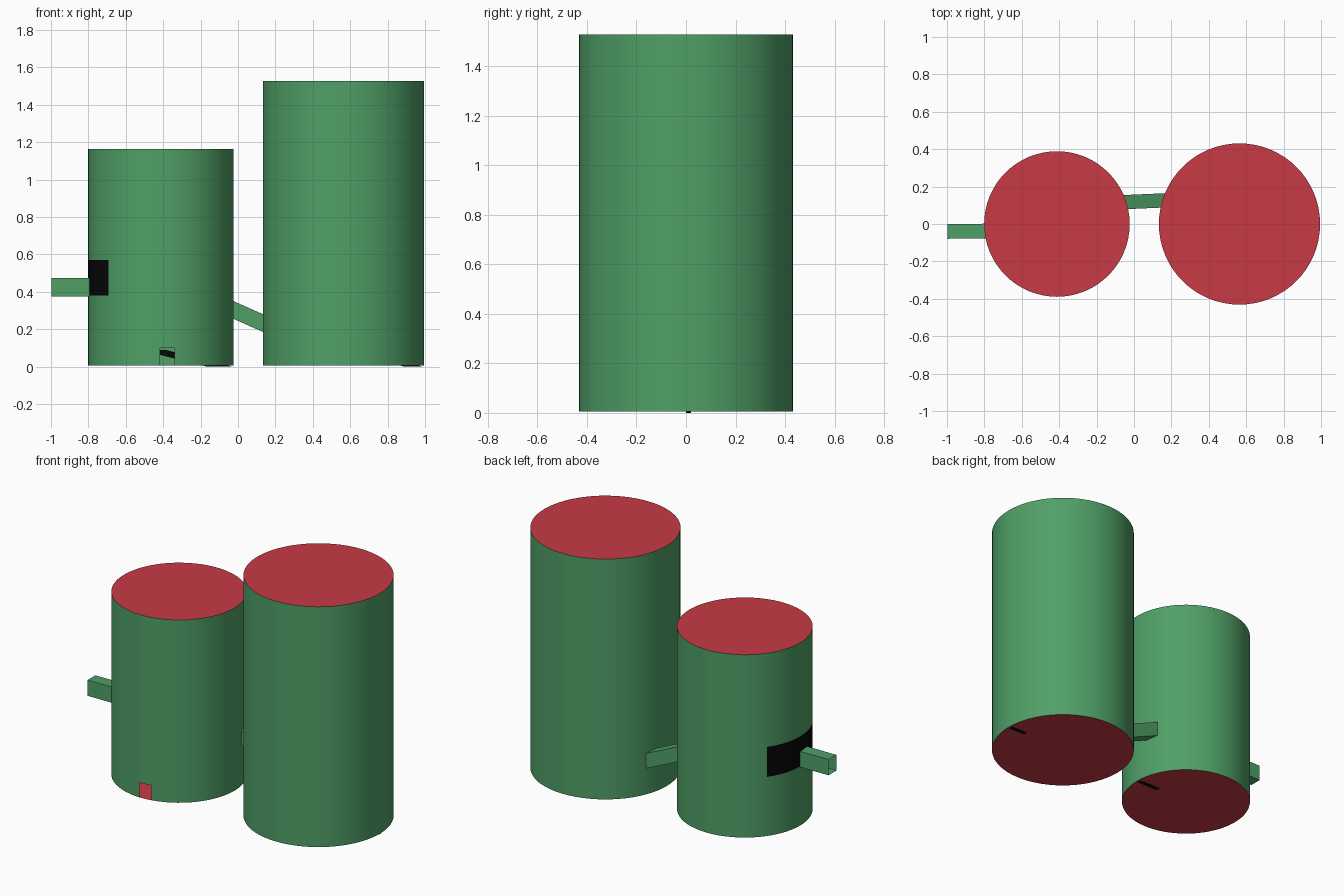
import bpy, bmesh, math
from mathutils import Vector

if "Cube" in bpy.data.objects:
    bpy.data.objects.remove(bpy.data.objects["Cube"])


def material(name, rgb):
    m = bpy.data.materials.new(name)
    m.diffuse_color = (*rgb, 1)
    m.use_nodes = True
    m.node_tree.nodes["Principled BSDF"].inputs["Base Color"].default_value = m.diffuse_color
    return m


GREEN = material("green", (0.08, 0.35, 0.135))
RED = material("red", (0.58, 0.042, 0.06))
BLACK = material("black", (0.002, 0.002, 0.002))
FLOOR = 0.006


def finish(name, bm, mats, smooth=False):
    mesh = bpy.data.meshes.new(name)
    bm.to_mesh(mesh)
    bm.free()
    for m in mats:
        mesh.materials.append(m)
    ob = bpy.data.objects.new(name, mesh)
    bpy.context.collection.objects.link(ob)
    if smooth:
        bpy.ops.object.select_all(action='DESELECT')
        ob.select_set(True)
        bpy.context.view_layer.objects.active = ob
        bpy.ops.object.shade_smooth_by_angle(angle=math.radians(40))
    return ob


def tank(name, cx, r, top, hole=None, patch=None):
    """Hollow drum; hole and patch are (angle0, angle1, z0, z1)."""
    angles = {i * 360 / 64 for i in range(64)}
    levels = {FLOOR, top}
    for region in (hole, patch):
        if region:
            angles.update(region[:2])
            levels.update(region[2:])
    angles, levels = sorted(angles), sorted(levels)
    n = len(angles)

    def inside(region, a, z):
        return region and region[0] < a < region[1] and region[2] < z < region[3]

    bm = bmesh.new()
    rings = [[bm.verts.new((cx + r * math.cos(math.radians(a)),
                            r * math.sin(math.radians(a)), z)) for a in angles]
             for z in levels]
    for k in range(len(levels) - 1):
        for i in range(n):
            j = (i + 1) % n
            a = (angles[i] + (angles[j] if j else 360)) / 2
            z = (levels[k] + levels[k + 1]) / 2
            if inside(hole, a, z):
                continue
            f = bm.faces.new((rings[k][i], rings[k][j], rings[k + 1][j], rings[k + 1][i]))
            f.material_index = 2 if inside(patch, a, z) else 0
    # red lid and floor
    bm.faces.new(rings[-1]).material_index = 1
    bm.faces.new(rings[0][::-1]).material_index = 1
    finish(name, bm, (GREEN, RED, BLACK), True)


def chute(name, start, end, wide, high):
    """Open square tube between two centre points."""
    bm = bmesh.new()
    ends = []
    for p in (start, end):
        ends.append([bm.verts.new(Vector(p) + Vector((0, sy * wide / 2, sz * high / 2)))
                     for sy, sz in ((-1, -1), (1, -1), (1, 1), (-1, 1))])
    for i in range(4):
        j = (i + 1) % 4
        bm.faces.new((ends[0][i], ends[0][j], ends[1][j], ends[1][i]))
    bmesh.ops.recalc_face_normals(bm, faces=bm.faces)
    finish(name, bm, (GREEN,))


def sloping_bar(name, x0, x1, length):
    """Black bar inside a tank whose low end breaks through the floor."""
    rise = length * 0.25
    profile = ((x0, 0), (x1, 0), (x1 - length, rise), (x0 - length, rise))
    bm = bmesh.new()
    face = bm.faces.new([bm.verts.new((x, 0, z)) for x, z in profile])
    out = bmesh.ops.extrude_face_region(bm, geom=[face])
    bmesh.ops.translate(bm, vec=(0, 0.02, 0),
                        verts=[v for v in out["geom"] if isinstance(v, bmesh.types.BMVert)])
    bmesh.ops.recalc_face_normals(bm, faces=bm.faces)
    finish(name, bm, (BLACK,))


# two drums, the small one with a bottom opening and a black panel
tank("small_tank", -0.412, 0.389, 1.163,
     hole=(269.2, 280.8, FLOOR, 0.1), patch=(144, 224, 0.38, 0.57))
tank("large_tank", 0.564, 0.431, 1.527)

# square chutes
chute("inlet_chute", (-0.998, -0.04, 0.425), (-0.76, -0.037, 0.425), 0.078, 0.1)
chute("linking_chute", (-0.07, 0.116, 0.323), (0.2, 0.128, 0.203), 0.076, 0.095)

# bars inside the drums
sloping_bar("small_tank_bar", -0.165, -0.03, 0.35)
sloping_bar("large_tank_bar", 0.89, 0.99, 0.35)
